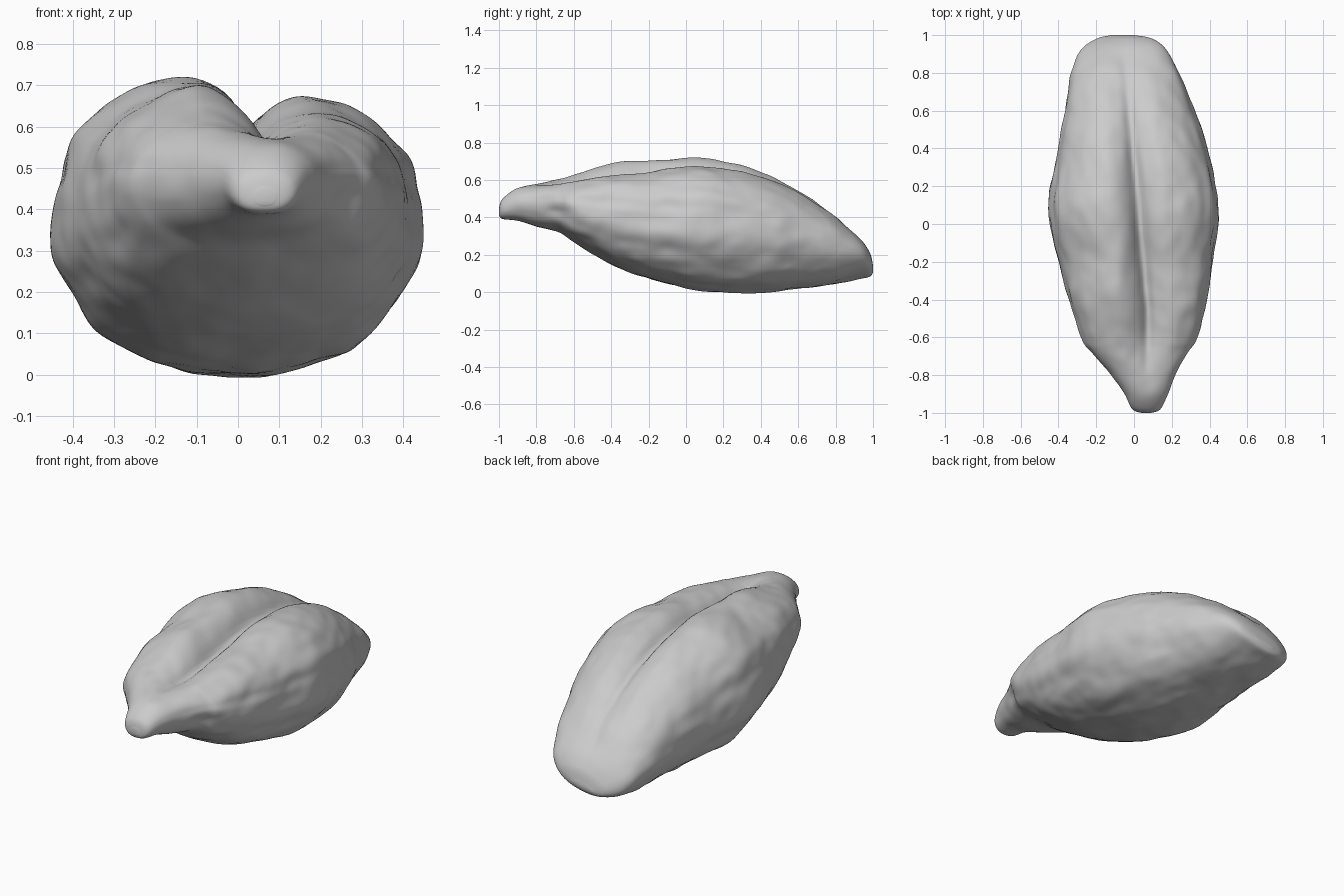
import bpy, bmesh
from math import sin, cos, pi, exp, copysign
from mathutils import Vector, noise

cube = bpy.data.objects.get("Cube")
if cube:
    bpy.data.objects.remove(cube, do_unlink=True)

# Stations along the grain: y, left edge, right edge, bottom, top, crease depth
STATIONS = [
    (-1, .04, .09, .41, .45, 0),
    (-.98, -.01, .14, .39, .5, 0),
    (-.9, -.05, .18, .38, .56, 0),
    (-.8, -.12, .22, .35, .59, .01),
    (-.68, -.23, .29, .32, .62, .04),
    (-.6, -.28, .34, .27, .645, .06),
    (-.4, -.35, .39, .15, .7, .09),
    (-.2, -.4, .42, .07, .72, .1),
    (.08, -.455, .45, .01, .745, .1),
    (.4, -.4, .39, 0, .675, .08),
    (.6, -.365, .32, .02, .57, .05),
    (.8, -.33, .24, .045, .42, .02),
    (.92, -.285, .175, .075, .3, .01),
    (.98, -.2, .1, .09, .21, 0),
    (1, -.12, 0, .11, .14, 0),
]
RINGS, SIDES = 180, 180


def bell(d, width):
    return exp(-(d / width) ** 2)


def station(u):
    """Smooth interpolation of every station column."""
    last = len(STATIONS) - 1
    i = min(int(u * last), last - 1)
    t = u * last - i
    rows = [STATIONS[max(0, min(last, i + k))] for k in (-1, 0, 1, 2)]
    return [b + .5 * t * (c - a + t * (2*a - 5*b + 4*c - d + t * (3*(b - c) + d - a)))
            for a, b, c, d in zip(*rows)]


def rounded(v, power):
    return copysign(abs(v) ** power, v)


def surface_point(u, angle):
    y, left, right, low, high, crease = station(u)
    half_w, half_h = (right - left) / 2, (high - low) / 2
    s, c = sin(angle), cos(angle)
    # Lengthwise flutes on the flanks, fading towards both ends
    flute = sum(depth * bell(s - at, .14)
                for at, depth in ((.22, .03), (-.45, .02)))
    scale = 1 - flute * bell(y + .1, .6)
    # Hollow between the germ tip and the belly, on the model's left
    if c > 0:
        scale -= .09 * c * bell(s + .25, .25) * bell(y + .68, .08)
    power = .93 + .04 * s
    x = (left + right) / 2 + half_w * rounded(c, power) * scale
    z = (low + high) / 2 + half_h * rounded(s, power) * scale
    # Crease between two lobes, one sitting slightly lower
    if s > 0:
        d = x - min(.07, .03 - .09 * y)
        z -= s * crease * (.85 * bell(d, .1) + .4 * bell(d, .03))
        z -= s * crease * .38 / (1 + exp(-d * 25))
    # Slight twist of the blunt end
    z += .2 * (x - (left + right) / 2) * max(0, (y - .6) / .4) ** 2
    # Fine wrinkles
    p = Vector((x, y, z))
    out = Vector((c, 0, s))
    taper = min(1, half_h * 5)
    wrinkle = noise.noise(Vector((x * 7, y * 4, z * 9))) * .01
    wrinkle += noise.noise(Vector((x * 14, y * 11, z * 14))) * .005
    return p + out * wrinkle * taper


# Grain body, lofted from closed rings
bm = bmesh.new()
rings = [[bm.verts.new(surface_point(i / RINGS, 2 * pi * j / SIDES))
          for j in range(SIDES)] for i in range(RINGS + 1)]
for a, b in zip(rings, rings[1:]):
    for j in range(SIDES):
        k = (j + 1) % SIDES
        bm.faces.new((a[j], a[k], b[k], b[j]))
bm.faces.new(rings[0][::-1])
bm.faces.new(rings[-1])
bmesh.ops.recalc_face_normals(bm, faces=bm.faces)
mesh = bpy.data.meshes.new("grain")
bm.to_mesh(mesh)
bm.free()
mesh.shade_smooth()
grain = bpy.data.objects.new("grain", mesh)
bpy.context.collection.objects.link(grain)

# Plain grey husk
husk = bpy.data.materials.new("husk_grey")
husk.use_nodes = True
colour = (.6, .6, .6, 1)
husk.diffuse_color = colour
husk.node_tree.nodes["Principled BSDF"].inputs["Base Color"].default_value = colour
mesh.materials.append(husk)
